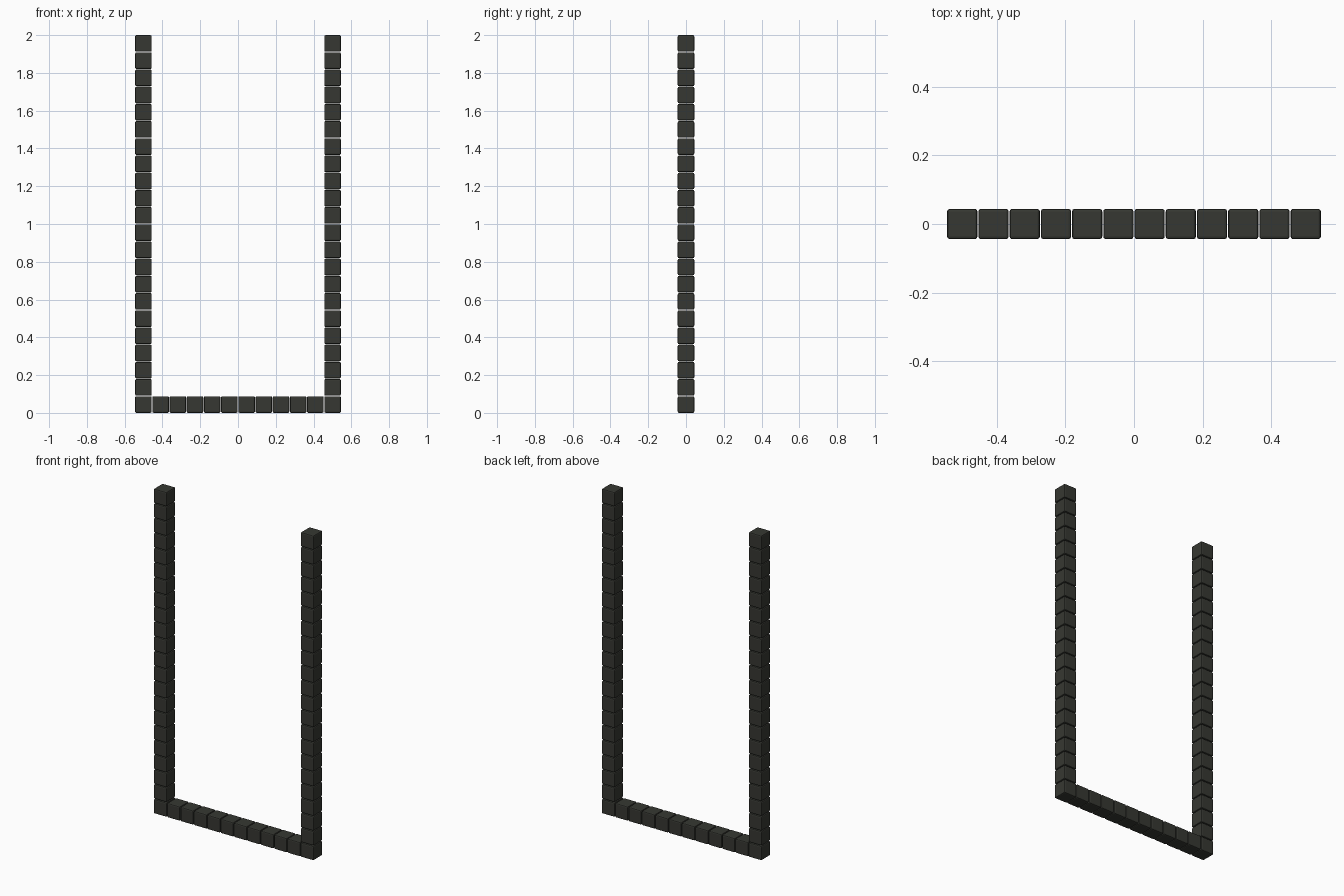
import bpy, bmesh

if "Cube" in bpy.data.objects:
    bpy.data.objects.remove(bpy.data.objects["Cube"])

SIZE = 0.088      # block edge length
PITCH = (2.0 - SIZE) / 21   # block spacing, 22 blocks make the height
HALF = 5.5 * PITCH          # centre of the outer posts, 12 blocks wide

mat = bpy.data.materials.new("dark_block")
mat.diffuse_color = (0.037, 0.039, 0.032, 1)
mat.use_nodes = True
mat.node_tree.nodes["Principled BSDF"].inputs["Base Color"].default_value = mat.diffuse_color


def block_row(name, start, step, count):
    """A row of chamfered cubes, repeated with an array."""
    mesh = bpy.data.meshes.new(name)
    bm = bmesh.new()
    bmesh.ops.create_cube(bm, size=SIZE)
    bmesh.ops.bevel(bm, geom=bm.edges[:], offset=0.007, segments=2,
                    profile=0.5, affect='EDGES')
    bm.to_mesh(mesh)
    bm.free()
    mesh.materials.append(mat)
    obj = bpy.data.objects.new(name, mesh)
    bpy.context.collection.objects.link(obj)
    obj.location = start
    arr = obj.modifiers.new("repeat", 'ARRAY')
    arr.count = count
    arr.use_relative_offset = False
    arr.use_constant_offset = True
    arr.constant_offset_displace = step
    return obj


# Two upright posts
for name, x in (("left_post", -HALF), ("right_post", HALF)):
    block_row(name, (x, 0, SIZE / 2), (0, 0, PITCH), 22)

# Bottom rail between the posts
block_row("bottom_rail", (-HALF + PITCH, 0, SIZE / 2), (PITCH, 0, 0), 10)
